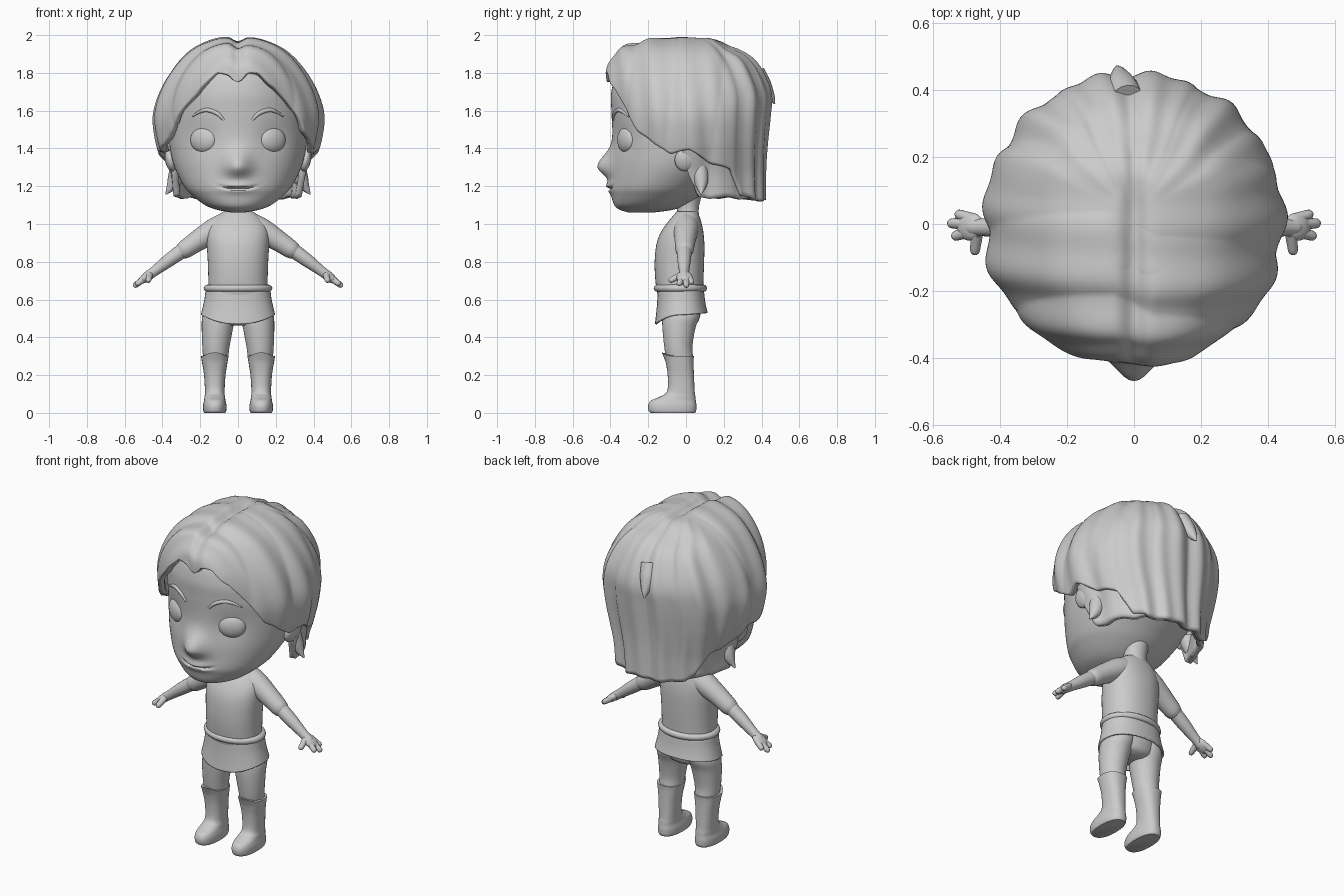
import bpy, bmesh, math
from mathutils import Vector, Euler
from mathutils.bvhtree import BVHTree

if "Cube" in bpy.data.objects:
    bpy.data.objects.remove(bpy.data.objects["Cube"])

grey = bpy.data.materials.new("plain_grey")
grey.diffuse_color = (0.6, 0.6, 0.6, 1)
grey.use_nodes = True
grey.node_tree.nodes["Principled BSDF"].inputs["Base Color"].default_value = grey.diffuse_color
PI, TAU = math.pi, math.tau


def finish(name, bm, thick=0.0):
    bmesh.ops.recalc_face_normals(bm, faces=bm.faces)
    me = bpy.data.meshes.new(name)
    bm.to_mesh(me)
    bm.free()
    ob = bpy.data.objects.new(name, me)
    bpy.context.collection.objects.link(ob)
    me.materials.append(grey)
    bpy.ops.object.select_all(action='DESELECT')
    ob.select_set(True)
    bpy.context.view_layer.objects.active = ob
    bpy.ops.object.shade_smooth_by_angle(angle=math.radians(50))
    if thick:
        m = ob.modifiers.new("thickness", 'SOLIDIFY')
        m.thickness, m.offset = thick, -1
    return ob


def skin(name, rings, caps=True, thick=0.0):
    """Bridge a list of closed point rings."""
    bm = bmesh.new()
    vs = [[bm.verts.new(p) for p in r] for r in rings]
    n = len(vs[0])
    for a, b in zip(vs, vs[1:]):
        for i in range(n):
            bm.faces.new((a[i], a[(i + 1) % n], b[(i + 1) % n], b[i]))
    if caps:
        bm.faces.new(vs[0])
        bm.faces.new(vs[-1])
    bmesh.ops.remove_doubles(bm, verts=bm.verts, dist=1e-5)
    return finish(name, bm, thick)


def at(rows, u):
    """Smooth interpolation of table rows at fractional index u."""
    i = min(int(u), len(rows) - 2)
    t = u - i
    p = [rows[max(0, min(len(rows) - 1, i + k))] for k in (-1, 0, 1, 2)]
    return [0.5 * (2 * b + (c - a) * t + (2 * a - 5 * b + 4 * c - d) * t * t
                   + (3 * b - a - 3 * c + d) * t ** 3) for a, b, c, d in zip(*p)]


def power(v, e):
    return math.copysign(abs(v) ** e, v)


def clamp(v):
    return max(0.0, min(1.0, v))


def loft(name, rows, n=48, k=5, cx=0, e=1.0, deform=None, caps=True, thick=0.0):
    """Rows hold z, half width, front y, back y and optionally centre x."""
    rings = []
    for j in range((len(rows) - 1) * k + 1):
        r = at(rows, j / k)
        z, w, f, b = r[:4]
        c = cx + (r[4] if len(r) > 4 else 0)
        ring = []
        for i in range(n):
            a = TAU * i / n
            p = Vector((c + w * power(math.sin(a), e),
                        (f + b) / 2 - (b - f) / 2 * power(math.cos(a), e), z))
            ring.append(deform(p, a) if deform else p)
        rings.append(ring)
    return skin(name, rings, caps, thick)


def tube(name, pts, n=16, k=4):
    """Round tube through (x, y, z, radius) points with a rounded tip."""
    d = (Vector(pts[-1][:3]) - Vector(pts[-2][:3])).normalized()
    s = [at(pts, j / k) for j in range((len(pts) - 1) * k + 1)]
    end, r = Vector(pts[-1][:3]), pts[-1][3]
    s += [[*(end + d * r * math.sin(t)), r * math.cos(t)] for t in (0.5, 1.0, 1.4)]
    rings = []
    for i, q in enumerate(s):
        t = Vector(s[min(i + 1, len(s) - 1)][:3]) - Vector(s[max(i - 1, 0)][:3])
        u = t.cross(Vector((0, 0.3, 1) if abs(t.z) < abs(t.x) + abs(t.y) else (1, 0, 0))).normalized()
        v = t.cross(u).normalized()
        rings.append([Vector(q[:3]) + q[3] * (u * math.cos(TAU * m / n) + v * math.sin(TAU * m / n))
                      for m in range(n)])
    return skin(name, rings)


def ball(name, loc, size, rot=(0, 0, 0)):
    bm = bmesh.new()
    bmesh.ops.create_uvsphere(bm, u_segments=32, v_segments=20, radius=1)
    m = Euler(rot).to_matrix()
    for v in bm.verts:
        v.co = m @ Vector([c * s for c, s in zip(v.co, size)]) + Vector(loc)
    return finish(name, bm)


def bump(*terms):
    return math.exp(-sum(t * t for t in terms))


# head with nose, smile and eye sockets
def face(p, a):
    if p.y < -0.12:
        x, z = p.x, p.z
        mouth = 1.185 + 1.5 * x * x
        y = -0.074 * bump(x / 0.07, (z - 1.305) / (0.08 if z > 1.305 else 0.055))
        y -= 0.022 * bump(x / 0.09, (z - 1.195) / 0.03)
        y += 0.022 * bump((z - mouth) / 0.007, (x / 0.095) ** 2)
        y += 0.014 * bump((abs(x) - 0.185) / 0.08, (z - 1.445) / 0.075)
        p.y += y
    return p


head = loft("head", [
    (1.06, .03, -.30, -.18), (1.075, .11, -.35, -.07), (1.10, .175, -.38, 0), (1.15, .24, -.395, .08),
    (1.2, .285, -.40, .14), (1.3, .335, -.395, .25), (1.4, .36, -.39, .32), (1.5, .37, -.39, .35),
    (1.6, .375, -.395, .37), (1.7, .36, -.395, .37), (1.8, .31, -.36, .33), (1.88, .2, -.25, .23),
    (1.92, .05, -.06, .06)], n=144, k=10, deform=face)
tree = BVHTree.FromPolygons([v.co for v in head.data.vertices], [list(p.vertices) for p in head.data.polygons])

# hair: height, half width, front depth, back depth
HAIR = [(1.992, 0, 0, 0), (1.988, .075, .11, .09), (1.97, .15, .25, .17), (1.93, .235, .35, .26),
        (1.87, .305, .40, .355), (1.78, .372, .425, .415), (1.68, .42, .425, .447), (1.57, .445, .41, .44),
        (1.45, .432, .39, .428), (1.35, .405, .37, .42), (1.25, .375, .35, .417), (1.12, .36, .33, .417)]


def lookup(table, x):
    for (a, b), (c, d) in zip(table, table[1:]):
        if x <= c:
            return b + (d - b) * (x - a) / (c - a)
    return table[-1][1]


def hair(name, hem, scale, ridge, n=240, m=56):
    index = [(-r[0], i) for i, r in enumerate(HAIR)]
    rings = []
    for j in range(m + 1):
        ring = []
        for i in range(n):
            a = TAU * i / n
            side = a if a <= PI else TAU - a
            low = lookup(hem, side) + 0.014 * abs(math.sin(a * 6.5 + 0.4))
            z, w, f, b = at(HAIR, lookup(index, -low) * j / m)
            s, c = power(math.sin(a), 0.94), power(math.cos(a), 0.94)
            x, y = w * s, -(f if c > 0 else b) * c
            # locks fall sideways from the parting and straight down at the back
            q = math.asin(max(-1, min(1, y / 0.46)))
            t = clamp((y - 0.08) / 0.28)
            off = 0.9 * clamp(0.5 + x / 0.12)
            drift = 0.3 * (1.7 - z)
            across = abs(math.sin(5.5 * (q + drift) + off)) + 0.4 * math.sin(17 * q + 4 * z + off)
            down = abs(math.sin(6.5 * a + 0.4 + 0.5 * z)) + 0.4 * math.sin(21 * a + 4 * z)
            h = ridge * ((1 - t) * across + t * down - 0.6) * clamp(j / 8)
            g = 1 + h / 0.43
            dip = 0.028 * bump(x / 0.035) * clamp((0.25 - y) / 0.2) * clamp((z - 1.75) / 0.05)
            lift = 0.6 * h * max(0, (z - 1.7) / 0.3)
            ring.append(Vector((x * g * scale[0], y * g * (scale[1] if y < 0 else scale[2]),
                                z + lift - dip)))
        rings.append(ring)
    return skin(name, rings, False, 0.035)


hair("hair_outer_layer", [(0, 1.75), (.1, 1.785), (.3, 1.785), (.5, 1.71), (.7, 1.60), (.9, 1.49), (1.15, 1.41),
     (1.35, 1.37), (1.6, 1.38), (1.85, 1.32), (2.15, 1.27), (2.35, 1.16), (2.6, 1.12), (PI, 1.12)],
     (1, 1, 1), 0.017)
hair("hair_nape_layer", [(0, 1.75), (1.3, 1.6), (1.5, 1.42), (1.6, 1.24), (1.72, 1.14), (PI, 1.13)],
     (0.93, 0.85, 0.97), 0.014)
tube("hair_back_tuft", [(-.02, .37, 1.80, .05), (-.035, .41, 1.73, .045), (-.045, .45, 1.67, .022),
                        (-.05, .468, 1.64, .005)])

# neck, torso, belt, hips and tunic skirt
loft("neck", [(.98, .085, -.07, .085), (1.04, .07, -.05, .07), (1.1, .065, -.05, .07), (1.2, .08, -.06, .10)])
loft("torso", [(.62, .158, -.15, .09), (.7, .157, -.162, .092), (.8, .16, -.166, .096), (.9, .165, -.155, .097),
               (.97, .16, -.125, .09), (1.03, .125, -.08, .075), (1.065, .08, -.05, .06)], e=0.9)
N, M = 64, 12
skin("belt", [[Vector(((.163 + .019 * math.cos(TAU * j / M)) * math.sin(TAU * i / N),
                       -.03 - (.122 + .019 * math.cos(TAU * j / M)) * math.cos(TAU * i / N),
                       .66 + .019 * math.sin(TAU * j / M))) for i in range(N)] for j in range(M + 1)], caps=False)
loft("hips", [(.463, .07, -.09, .03), (.485, .125, -.115, .065), (.55, .155, -.125, .08), (.65, .145, -.13, .075)])


def hem_cut(p, a):
    t = max(0, (.645 - p.z) / .125)
    p.z -= t * (.05 * max(0, math.cos(a)) ** 2 - .01 * max(0, -math.cos(a)))
    return p


loft("tunic_skirt", [(.645, .172, -.15, .095), (.6, .178, -.153, .1), (.56, .187, -.158, .106),
                     (.52, .197, -.165, .115)], deform=hem_cut, caps=False, thick=.01, e=0.9)


def cuff(p, a):
    if p.z > 0.27:
        t = max(0, math.cos(a)) ** 4 * (p.z - 0.27) / 0.03
        p.z += 0.02 * t
        p.y -= 0.012 * t
    return p


for s, tag in ((-1, "left"), (1, "right")):
    # eye, eyebrow and ear
    hit = tree.ray_cast(Vector((s * .183, -1, 1.445)), Vector((0, 1, 0)))[0]
    ball("eye_" + tag, (hit.x, hit.y + .01, 1.445), (.076, .035, .067), (0, 0, s * .5))
    brow = []
    for x, z, r in ((.075, 1.55, .006), (.11, 1.585, .011), (.16, 1.603, .011), (.2, 1.595, .009), (.24, 1.57, .004)):
        hit = tree.ray_cast(Vector((s * x, -1, z)), Vector((0, 1, 0)))[0]
        brow.append((s * x, hit.y, z, r))
    tube("eyebrow_" + tag, brow, n=12)
    ball("ear_" + tag, (s * .358, -.005, 1.338), (.028, .055, .06), (0, s * .2, 0))
    # sideways flick of hair behind the ear
    tube("hair_flick_" + tag, [(s * .315, .07, 1.30, .045), (s * .34, .08, 1.22, .036), (s * .38, .08, 1.16, .005)])

    # sleeve, forearm and hand
    def limb(name, pts, **k):
        tube(name + "_" + tag, [(s * p[0], *p[1:]) for p in pts], **k)
    limb("sleeve", [(.05, 0, 1.0, .068), (.12, 0, .968, .066), (.2, -.004, .92, .057), (.28, -.008, .866, .049)], n=28)
    limb("forearm", [(.27, -.008, .876, .04), (.36, -.01, .812, .036), (.44, -.01, .752, .027),
                     (.48, -.01, .723, .026)], n=24)
    ball("palm_" + tag, (s * .487, -.008, .718), (.048, .042, .023), (0, s * .65, 0))
    for i, (a, b) in enumerate((((.485, .016, .718), (.52, .028, .694)), ((.5, 0, .709), (.542, .002, .677)),
                                ((.495, -.024, .711), (.53, -.035, .686)), ((.468, -.03, .728), (.474, -.078, .703)))):
        limb("thumb" if i == 3 else "finger_%d" % (i + 1), [(*a, .018), (*b, .015)])

    # trouser leg and boot
    loft("trouser_leg_" + tag, [
        (.25, .058, -.092, .036, s * .118), (.29, .066, -.105, .038, s * .118), (.35, .072, -.115, .034, s * .117),
        (.45, .083, -.125, .05, s * .109), (.52, .087, -.125, .075, s * .1), (.6, .07, -.12, .07, s * .08)], n=40)
    loft("boot_" + tag, [
        (0, .056, -.188, .048), (.012, .061, -.198, .054), (.04, .062, -.2, .055), (.065, .057, -.185, .052),
        (.085, .054, -.14, .05), (.115, .052, -.1, .046), (.2, .057, -.097, .042), (.27, .068, -.108, .04),
        (.3, .073, -.116, .042)], n=40, cx=s * .123, e=0.85, deform=cuff)
